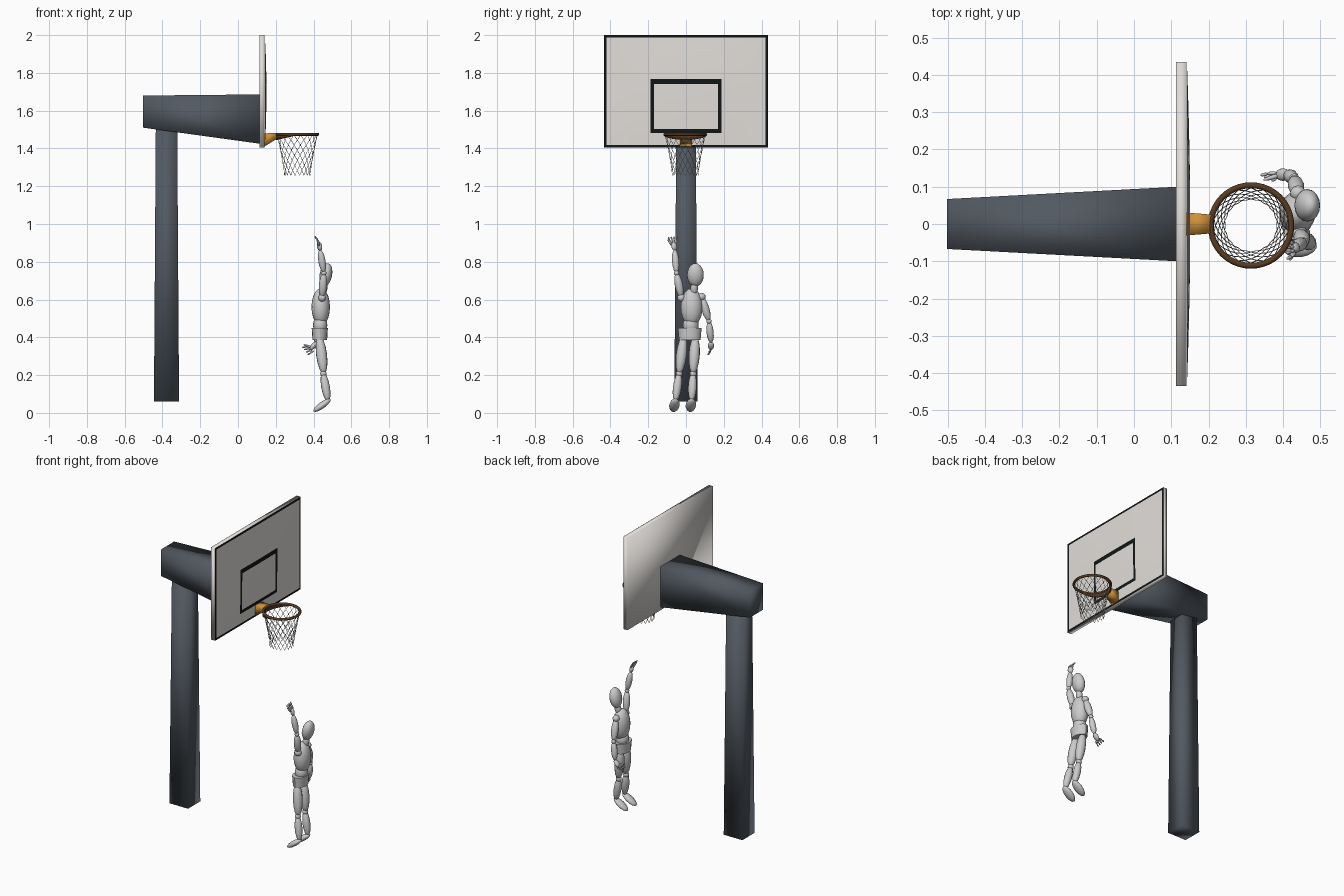
import bpy, bmesh, math
from mathutils import Vector, Matrix

if "Cube" in bpy.data.objects:
    bpy.data.objects.remove(bpy.data.objects["Cube"])


def material(name, r, g, b):
    m = bpy.data.materials.new(name)
    m.diffuse_color = (r, g, b, 1)
    m.use_nodes = True
    m.node_tree.nodes["Principled BSDF"].inputs["Base Color"].default_value = m.diffuse_color
    return m


STEEL = material("dark_steel", 0.085, 0.1, 0.12)
WHITE = material("board_white", 0.76, 0.73, 0.7)
BLACK = material("board_black", 0.006, 0.008, 0.008)
ORANGE = material("bracket_orange", 0.62, 0.28, 0.04)
BROWN = material("rim_brown", 0.1, 0.045, 0.015)


def finish(name, bm, mats=(), smooth=True):
    me = bpy.data.meshes.new(name)
    bmesh.ops.recalc_face_normals(bm, faces=bm.faces)
    for f in bm.faces:
        f.smooth = smooth
    bm.to_mesh(me)
    bm.free()
    for m in mats:
        me.materials.append(m)
    ob = bpy.data.objects.new(name, me)
    bpy.context.collection.objects.link(ob)
    return ob


def frustum(name, end_a, end_b, mat):
    """Tapered box between two four-cornered ends."""
    bm = bmesh.new()
    a, b = ([bm.verts.new(p) for p in e] for e in (end_a, end_b))
    bm.faces.new(a)
    bm.faces.new(b)
    for i in range(4):
        j = (i + 1) % 4
        bm.faces.new((a[i], a[j], b[j], b[i]))
    return finish(name, bm, [mat])


def rect_x(x, y, z0, z1):
    return [(x, -y, z0), (x, y, z0), (x, y, z1), (x, -y, z1)]


def rect_z(z, x0, x1, y):
    return [(x0, -y, z), (x1, -y, z), (x1, y, z), (x0, y, z)]


# Post, arm and rim bracket
frustum("post", rect_z(0.06, -0.445, -0.312, 0.062), rect_z(1.55, -0.435, -0.322, 0.051), STEEL)
frustum("arm", rect_x(-0.502, 0.067, 1.51, 1.68), rect_x(0.116, 0.1, 1.425, 1.686), STEEL)
frustum("rim_bracket", rect_x(0.14, 0.031, 1.41, 1.48), rect_x(0.208, 0.025, 1.452, 1.482), ORANGE)

# Backboard: gently bulged front grid, black cells form the border and target
ys = [-0.435, -0.422, -0.31, -0.187, -0.17, -0.085, 0, 0.085, 0.17, 0.187, 0.31, 0.422, 0.435]
zs = [1.405, 1.418, 1.482, 1.502, 1.62, 1.74, 1.768, 1.88, 1.987, 2.0]
bm = bmesh.new()
grid = []
for y in ys:
    u = y / 0.435
    row = []
    for z in zs:
        v = (z - 1.7025) / 0.2975
        row.append(bm.verts.new((0.142 + 0.009 * (1 - u * u) * (1 - v * v), y, z)))
    grid.append(row)
for i in range(len(ys) - 1):
    for j in range(len(zs) - 1):
        f = bm.faces.new((grid[i][j], grid[i + 1][j], grid[i + 1][j + 1], grid[i][j + 1]))
        y, z = (ys[i] + ys[i + 1]) / 2, (zs[j] + zs[j + 1]) / 2
        border = abs(y) > 0.422 or z < 1.418 or z > 1.987
        target = abs(y) < 0.187 and 1.482 < z < 1.768
        inside = abs(y) < 0.17 and 1.502 < z < 1.74
        f.material_index = int(border or (target and not inside))
finish("backboard_face", bm, [WHITE, BLACK])
frustum("backboard_body", rect_x(0.113, 0.435, 1.405, 2.0), rect_x(0.1415, 0.435, 1.405, 2.0), WHITE)

# Rim and the skirt under its rear half
CX, CY, R = 0.314, -0.004, 0.108
bpy.ops.mesh.primitive_torus_add(major_radius=R, minor_radius=0.008, major_segments=40,
                                 minor_segments=8, location=(CX, CY, 1.475))
rim = bpy.context.object
rim.name = "rim"
rim.data.materials.append(BROWN)
bpy.ops.object.shade_smooth()

bm = bmesh.new()
prev = None
for i in range(21):
    t = math.pi * (0.5 + i / 20)
    low = 1.47 - 0.024 * math.sin(math.pi * i / 20)
    ring = [bm.verts.new((CX + r * math.cos(t), CY + r * math.sin(t), z))
            for r, z in ((R - 0.005, 1.477), (R + 0.005, 1.477), (R + 0.005, low), (R - 0.005, low))]
    if prev:
        for k in range(4):
            bm.faces.new((prev[k], prev[(k + 1) % 4], ring[(k + 1) % 4], ring[k]))
    prev = ring
finish("rim_skirt", bm, [BROWN])

# Net: two families of helical cords
cu = bpy.data.curves.new("net", 'CURVE')
cu.dimensions = '3D'
cu.bevel_depth = 0.0013
cu.bevel_resolution = 0
CORDS, ROWS = 18, 8
for way in (-1, 1):
    for c in range(CORDS):
        sp = cu.splines.new('POLY')
        sp.points.add(ROWS)
        for k in range(ROWS + 1):
            t = k / ROWS
            a = 2 * math.pi * c / CORDS + way * k * math.pi / CORDS
            r = 0.069 + 0.038 * (1 - t) ** 1.3
            sp.points[k].co = (CX + r * math.cos(a), CY + r * math.sin(a), 1.472 - 0.215 * t, 1)
bpy.context.collection.objects.link(bpy.data.objects.new("net", cu))


# Jointed figure made of ellipsoids
def blob(name, centre, radii, tilt=0.0, seg=16, rings=10):
    bm = bmesh.new()
    m = Matrix.Translation(centre) @ Matrix.Rotation(tilt, 4, 'Y') @ Matrix.Diagonal((*radii, 1))
    bmesh.ops.create_uvsphere(bm, u_segments=seg, v_segments=rings, radius=1, matrix=m)
    return finish(name, bm)


def bone(name, a, b, r, flat=1.0, seg=12):
    """Ellipsoid stretched from point a to point b."""
    a, b = Vector(a), Vector(b)
    d = b - a
    bm = bmesh.new()
    m = (Matrix.Translation((a + b) / 2) @ d.to_track_quat('Z', 'Y').to_matrix().to_4x4()
         @ Matrix.Diagonal((r, r * flat, d.length / 2, 1)))
    bmesh.ops.create_uvsphere(bm, u_segments=seg, v_segments=8, radius=1, matrix=m)
    return finish(name, bm)


blob("head", (0.465, 0.05, 0.73), (0.033, 0.044, 0.063), 0.2)
bone("neck", (0.448, 0.04, 0.62), (0.46, 0.047, 0.7), 0.02)
blob("chest", (0.438, 0.03, 0.56), (0.049, 0.058, 0.1))
blob("waist", (0.435, 0.025, 0.465), (0.038, 0.042, 0.05))

# Pelvis: short tapered drum
bm = bmesh.new()
bmesh.ops.create_cone(bm, cap_ends=True, segments=16, radius1=0.9, radius2=1.0, depth=0.065,
                      matrix=Matrix.Translation((0.433, 0.02, 0.418)) @ Matrix.Diagonal((0.043, 0.063, 1, 1)))
pelvis = finish("pelvis", bm)
bpy.ops.object.select_all(action='DESELECT')
pelvis.select_set(True)
bpy.context.view_layer.objects.active = pelvis
bpy.ops.object.shade_smooth_by_angle()

# Legs on tiptoe: hip, knee and ankle heights are shared
for side, hip, knee, ankle, toe in (("left", -0.012, -0.036, -0.056, -0.066), ("right", 0.05, 0.038, 0.03, 0.022)):
    bone(side + "_thigh", (0.43, hip, 0.41), (0.455, knee, 0.205), 0.029)
    blob(side + "_knee", (0.452, knee, 0.207), (0.018, 0.018, 0.018), 0, 10, 8)
    bone(side + "_shin", (0.45, knee, 0.215), (0.477, ankle, 0.06), 0.023)
    bone(side + "_foot", (0.49, ankle, 0.073), (0.4, toe, 0.008), 0.028, 0.62)


# Arms: shoulder, elbow and wrist chain
def arm(side, shoulder, elbow, wrist, palm):
    blob(side + "_shoulder", shoulder, (0.021, 0.021, 0.021), 0, 10, 8)
    bone(side + "_upper_arm", shoulder, elbow, 0.022)
    blob(side + "_elbow", elbow, (0.014, 0.014, 0.014), 0, 10, 8)
    bone(side + "_forearm", elbow, wrist, 0.019)
    w, p = Vector(wrist), Vector(palm)
    bone(side + "_palm", w - (p - w) * 0.15, palm, 0.017, 0.75)


def fingers(side, palm, across, reach, curl, thumb):
    palm, across, reach, curl = (Vector(v) for v in (palm, across, reach, curl))
    for i in range(4):
        s = i - 1.5
        base = palm + across * s
        mid = base + reach + across * s * 0.35
        bone(f"{side}_finger_{i + 1}_base", base - reach * 0.3, mid, 0.005, 1, 8)
        bone(f"{side}_finger_{i + 1}_tip", mid - reach * 0.1, mid + curl + across * s * 0.3, 0.0045, 1, 8)
    bone(side + "_thumb", palm - reach * 0.8, thumb, 0.006, 1, 8)


arm("left", (0.445, -0.025, 0.61), (0.455, -0.05, 0.74), (0.434, -0.06, 0.865), (0.428, -0.065, 0.905))
fingers("left", (0.428, -0.066, 0.895), (-0.001, 0.009, 0.001), (-0.007, -0.003, 0.024),
        (-0.014, -0.002, 0.014), (0.418, -0.098, 0.918))
arm("right", (0.44, 0.083, 0.615), (0.43, 0.122, 0.485), (0.412, 0.133, 0.37), (0.382, 0.132, 0.335))
fingers("right", (0.387, 0.132, 0.338), (0.006, -0.003, -0.008), (-0.018, -0.003, -0.006),
        (-0.015, -0.006, -0.004), (0.347, 0.118, 0.362))
